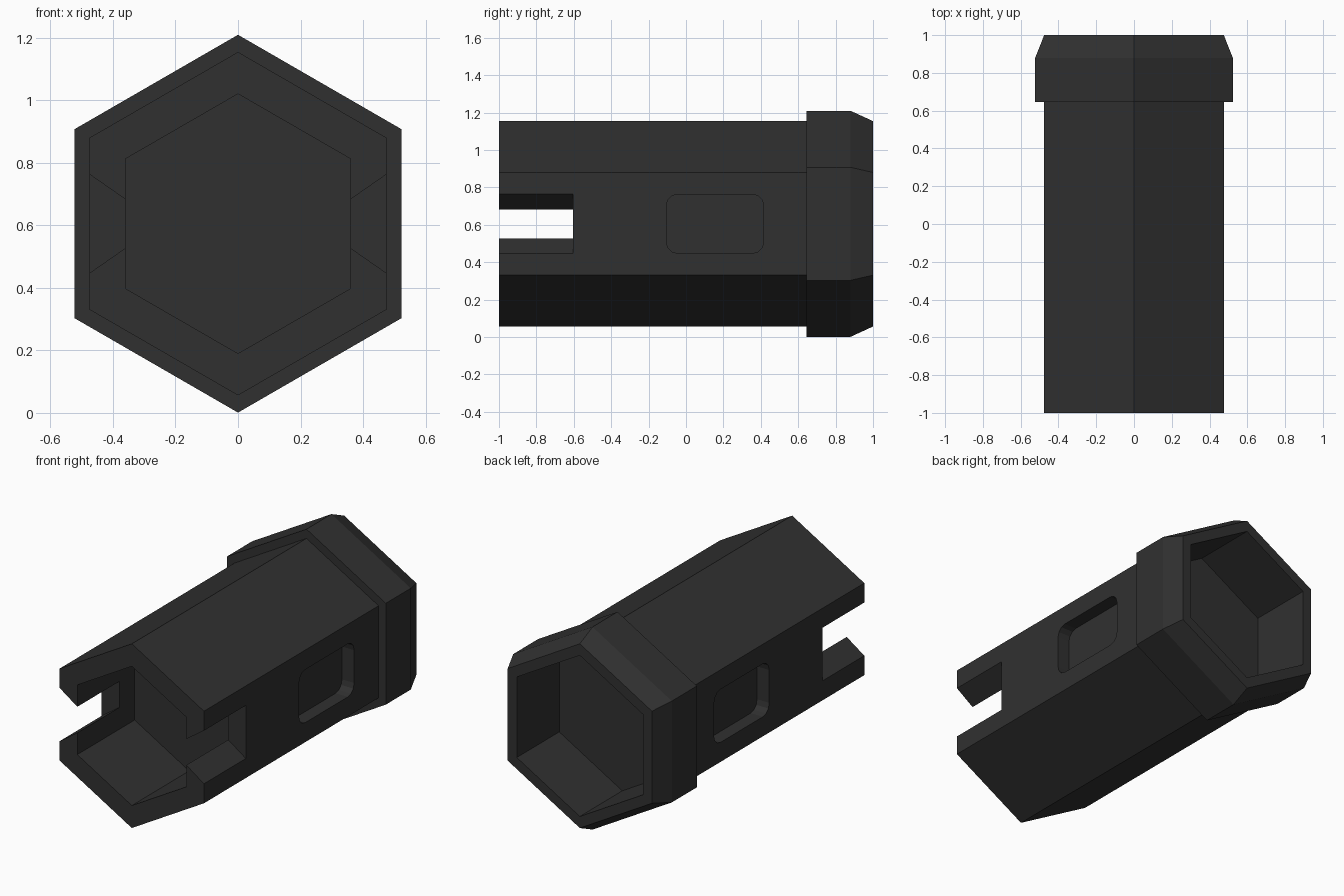
import bpy, bmesh, math
from mathutils import Vector

if "Cube" in bpy.data.objects:
    bpy.data.objects.remove(bpy.data.objects["Cube"])

CZ = 0.605  # axis height

mat = bpy.data.materials.new("charcoal")
mat.diffuse_color = (0.03, 0.03, 0.03, 1)
mat.use_nodes = True
mat.node_tree.nodes["Principled BSDF"].inputs["Base Color"].default_value = mat.diffuse_color


def make_object(name, bm):
    bmesh.ops.recalc_face_normals(bm, faces=bm.faces)
    me = bpy.data.meshes.new(name)
    bm.to_mesh(me)
    bm.free()
    me.materials.append(mat)
    ob = bpy.data.objects.new(name, me)
    bpy.context.collection.objects.link(ob)
    return ob


def prism(name, outline, direction):
    """Extrude a closed 3D outline along a direction."""
    bm = bmesh.new()
    face = bm.faces.new([bm.verts.new(p) for p in outline])
    res = bmesh.ops.extrude_face_region(bm, geom=[face])
    moved = [v for v in res["geom"] if isinstance(v, bmesh.types.BMVert)]
    bmesh.ops.translate(bm, verts=moved, vec=Vector(direction))
    # keep the starting cap so the prism is closed
    if not face.is_valid or any(e.is_boundary for e in bm.edges):
        bmesh.ops.holes_fill(bm, edges=[e for e in bm.edges if e.is_boundary])
    return make_object(name, bm)


# hexagonal body: back socket, bevelled collar, shaft, front socket
profile = [(0.48, 0.60), (0.48, 1.0), (0.549, 1.0), (0.604, 0.88), (0.604, 0.645),
           (0.549, 0.645), (0.549, -1.0), (0.415, -1.0), (0.415, -0.46)]
bm = bmesh.new()
rings = []
for r, y in profile:
    angles = [math.radians(90 + 60 * i) for i in range(6)]
    rings.append([bm.verts.new((r * math.cos(a), y, CZ + r * math.sin(a))) for a in angles])
for a, b in zip(rings, rings[1:]):
    for i in range(6):
        j = (i + 1) % 6
        bm.faces.new((a[i], a[j], b[j], b[i]))
bm.faces.new(rings[0])
bm.faces.new(rings[-1])
body = make_object("hex_sleeve", bm)

# rounded outline of the side recesses in y and z
Y0, Y1, HZ, RAD = -0.105, 0.415, 0.158, 0.06
round_rect = []
for k, (cy, cz) in enumerate([(Y1 - RAD, HZ - RAD), (Y0 + RAD, HZ - RAD),
                              (Y0 + RAD, RAD - HZ), (Y1 - RAD, RAD - HZ)]):
    for s in range(4):
        a = math.radians(90 * k + 30 * s)
        round_rect.append((cy + RAD * math.cos(a), cz + RAD * math.sin(a)))

cutters = []
for side, label in ((1, "right"), (-1, "left")):
    # flared slot at the front end
    xa, xb = 0.33, 0.52
    slope = (0.158 - 0.078) / (0.475 - 0.36)
    ha, hb = 0.078 + slope * (xa - 0.36), 0.078 + slope * (xb - 0.36)
    outline = [(side * xa, -1.1, CZ - ha), (side * xb, -1.1, CZ - hb),
               (side * xb, -1.1, CZ + hb), (side * xa, -1.1, CZ + ha)]
    cutters.append(prism("slot_cutter_" + label, outline, (0, 0.495, 0)))
    # shallow recess
    outline = [(side * 0.395, y, CZ + z) for y, z in round_rect]
    cutters.append(prism("recess_cutter_" + label, outline, (side * 0.15, 0, 0)))

for c in cutters:
    c.hide_render = True
    c.hide_set(True)
    mod = body.modifiers.new(c.name, "BOOLEAN")
    mod.operation = "DIFFERENCE"
    mod.solver = "EXACT"
    mod.object = c

# bake the cuts and remove the helpers
dg = bpy.context.evaluated_depsgraph_get()
baked = bpy.data.meshes.new_from_object(body.evaluated_get(dg))
body.modifiers.clear()
body.data = baked
for c in cutters:
    bpy.data.objects.remove(c)
